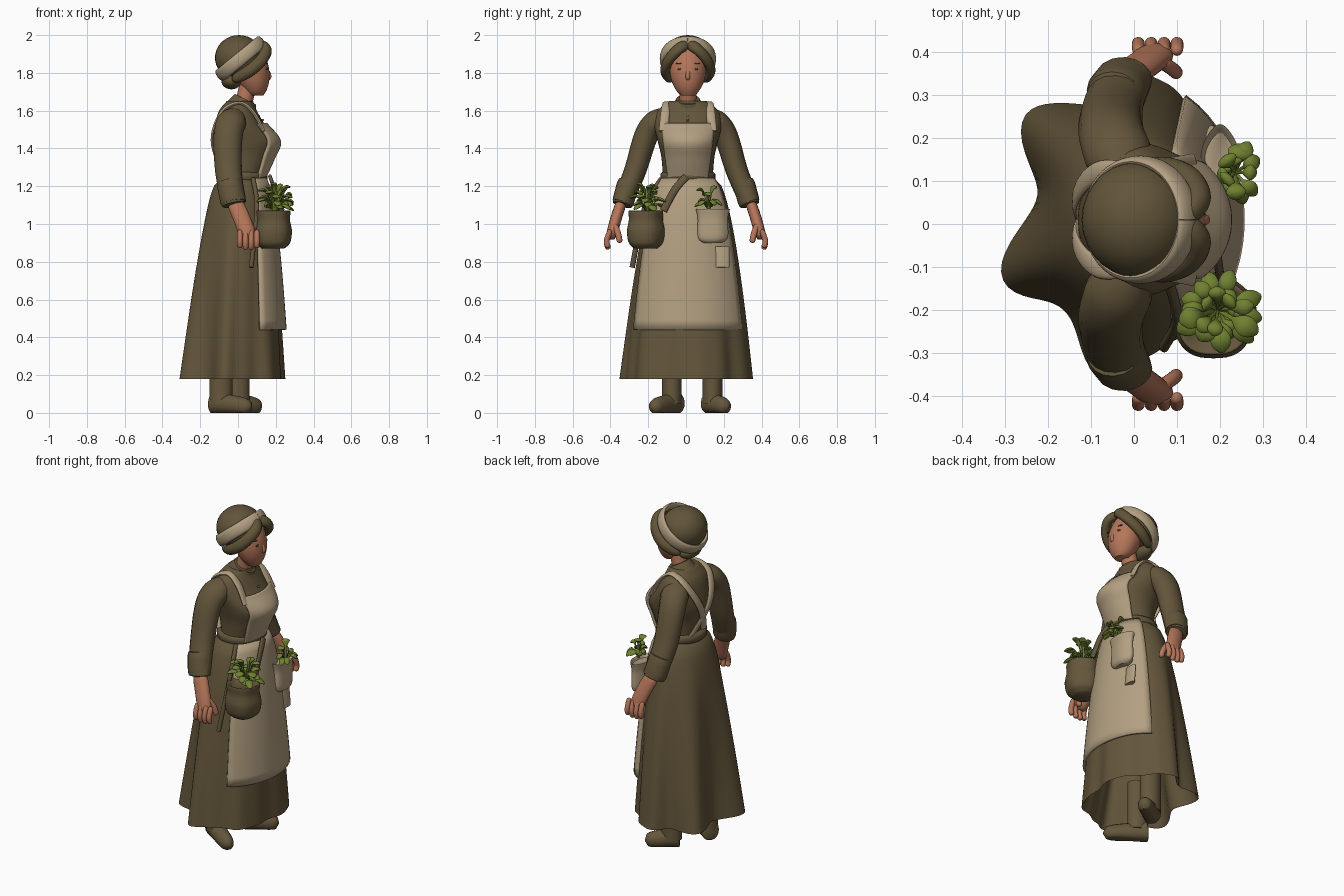
import bpy, bmesh, math, random
from mathutils import Vector, Matrix

if "Cube" in bpy.data.objects:
    bpy.data.objects.remove(bpy.data.objects["Cube"], do_unlink=True)
random.seed(4)


def material(name, red, green, blue):
    mat = bpy.data.materials.new(name)
    mat.use_nodes = True
    mat.diffuse_color = (red, green, blue, 1)
    shader = next(node for node in mat.node_tree.nodes if node.type == 'BSDF_PRINCIPLED')
    shader.inputs["Base Color"].default_value = (red, green, blue, 1)
    return mat


DRESS = material("olive brown cloth", .125, .092, .043)
LINEN = material("cream linen", .45, .35, .22)
SKIN = material("warm skin", .46, .18, .1)
LEAF = material("leaf green", .16, .22, .03)
HAIR = material("brown hair", .12, .09, .04)
LEATHER = material("brown leather", .13, .095, .045)
DARK = material("dark eye", .08, .05, .03)
LIP = material("lip", .36, .12, .07)


def finish(name, mat, bm, thickness=0):
    bmesh.ops.recalc_face_normals(bm, faces=bm.faces)
    mesh = bpy.data.meshes.new(name)
    bm.to_mesh(mesh)
    bm.free()
    mesh.materials.append(mat)
    mesh.shade_smooth()
    mesh.set_sharp_from_angle(angle=math.radians(50))
    part = bpy.data.objects.new(name, mesh)
    bpy.context.scene.collection.objects.link(part)
    if thickness:
        solid = part.modifiers.new("thickness", 'SOLIDIFY')
        solid.thickness, solid.offset = thickness, 0


def spline(points, steps=8):
    """Smooth path through points of any dimension."""
    points = [Vector(point) for point in points]
    last, path = len(points) - 1, []
    for i in range(last):
        a, b, c, d = (points[min(max(i + k, 0), last)] for k in (-1, 0, 1, 2))
        for k in range(steps):
            t = k / steps
            start, end = (c - a) / 2, (d - b) / 2
            path.append(b + start * t + ((c - b) * 3 - start * 2 - end) * t ** 2
                        + ((b - c) * 2 + start + end) * t ** 3)
    return path + [points[last]]


def sweep(bm, path, ref=(0, 1, 0), sides=16, level=False, fold=None):
    """Elliptic skin; path rows hold x, y, z, radius along ref, other radius."""
    ref, rings, last = Vector(ref), [], len(path) - 1
    for i, row in enumerate(path):
        ahead = Vector((0, 0, 1))
        if not level:
            ahead = (path[min(i + 1, last)].xyz - path[max(i - 1, 0)].xyz).normalized()
        across = (ref - ahead * ref.dot(ahead)).normalized()
        over, ring = ahead.cross(across), []
        for k in range(sides):
            angle = math.tau * k / sides
            scale = fold(angle, row.z) if fold else 1
            spot = row.xyz + (across * math.cos(angle) * row[3] + over * math.sin(angle) * row[4]) * scale
            spot.z = max(spot.z, 0)
            ring.append(bm.verts.new(spot))
        rings.append(ring)
    for low, high in zip(rings, rings[1:]):
        for k in range(sides):
            j = (k + 1) % sides
            bm.faces.new((low[k], low[j], high[j], high[k]))
    bm.faces.new(rings[0])
    bm.faces.new(rings[last])


def even(t):
    return 1


def narrowing(t):
    return 1 - .3 * t


def rounded(t):
    return math.sqrt(max(.02, 1 - abs(2 * t - 1) ** 6))


def tube(bm, points, wide, thin, size=even, ref=(0, 1, 0), sides=16):
    path = spline(points)
    scales = [size(i / (len(path) - 1)) for i in range(len(path))]
    sweep(bm, [Vector((*p, wide * s, thin * s)) for p, s in zip(path, scales)], ref, sides)


def limb(name, mat, *shape, **options):
    bm = bmesh.new()
    tube(bm, *shape, **options)
    finish(name, mat, bm)


def loft(name, mat, path, **options):
    bm = bmesh.new()
    sweep(bm, path, sides=40, level=True, **options)
    finish(name, mat, bm)


def blob(name, mat, center, radii):
    bm = bmesh.new()
    place = Matrix.Translation(center) @ Matrix.Diagonal((*radii, 1))
    bmesh.ops.create_uvsphere(bm, u_segments=28, v_segments=18, radius=1, matrix=place)
    finish(name, mat, bm)


def front_cloth(name, mat, rows, columns=24):
    """Sheet hugging the front of level rows, each paired with a half width."""
    bm, grid = bmesh.new(), []
    for row, half in rows:
        ys = [half * (2 * k / columns - 1) for k in range(columns + 1)]
        grid.append([bm.verts.new((row.x + row[4] * math.sqrt(max(0, 1 - (y / row[3]) ** 2)),
                                   row.y + y, row.z)) for y in ys])
    for low, high in zip(grid, grid[1:]):
        for k in range(columns):
            bm.faces.new((low[k], low[k + 1], high[k + 1], high[k]))
    finish(name, mat, bm, thickness=.014)


# Bodice, collar and buttons
MID = .01
torso = spline([(x, MID, z, wide, deep) for x, z, wide, deep in (
    (.02, 1.22, .13, .1), (.04, 1.35, .14, .14), (.04, 1.44, .16, .17),
    (.01, 1.53, .18, .13), (0, 1.6, .16, .1), (.01, 1.65, .1, .07))])
loft("bodice", DRESS, torso)
limb("collar", DRESS, [(.01, MID, 1.6), (.04, MID, 1.66)], .088, .088, narrowing, sides=32)
for i in range(3):
    blob("bodice_button", LEATHER, (.13 - .02 * i, MID, 1.55 + .02 * i), [.007] * 3)


# Skirt with deep folds behind and a hollow underside
def skirt_row(z, slack=0):
    t = ((1.25 - z) / 1.07) ** .46
    return Vector((.02 - .035 * t, MID, z, .13 + (.2 + slack) * t, .1 + (.16 + slack) * t))


def skirt_fold(angle, z):
    fade = max(0, 1.15 - z)
    deep = .05 + .14 * math.sqrt(max(0, math.sin(angle)))
    return 1 + fade * (deep * math.cos(6 * angle - 5.2) + .015 * math.cos(13 * angle))


hem = skirt_row(.18)
lining = [Vector((*hem.xy, z, hem[3] * s, hem[4] * s)) for z, s in ((.65, .6), (.2, .95))]
bm = bmesh.new()
sweep(bm, lining + [skirt_row(.18 + 1.07 * i / 24) for i in range(25)], sides=120, level=True, fold=skirt_fold)
finish("skirt", DRESS, bm)

# Apron and bib follow the skirt and bodice
apron = [skirt_row(.44 + .05 * i, slack=.012) for i in range(17)]
gap = Vector((0, 0, 0, .01, .01))
front_cloth("apron", LINEN, [(row + gap, .9 * row[3]) for row in apron])
front_cloth("apron_bib", LINEN, [(row + gap, .1 + .13 * (row.z - 1.22)) for row in torso if row.z < 1.53])


def on_torso(y, z, facing):
    row = min(torso, key=lambda r: abs(r.z - z))
    return row.x + facing * (row[4] * math.sqrt(max(0, 1 - (y / row[3]) ** 2)) + .01)


# Straps crossing on the back
route = ((.13, 1.49, 1), (.12, 1.59, 1), (.11, 1.64, 0), (.11, 1.59, -1), (.04, 1.44, -1), (-.07, 1.25, -1))
for side in (1, -1):
    points = [(on_torso(y, z, facing), MID + side * y, z) for y, z, facing in route]
    limb("shoulder_strap", LINEN, points, .024, .01)

# Belt with its hanging ties
loft("belt", DRESS, [Vector((.02, MID, 1.25 + h, .16 - abs(h), .15 - abs(h))) for h in (-.025, -.015, .015, .025)])
limb("pouch_strap", DRESS, [(.17, 0, 1.25), (.19, -.06, 1.18), (.2, -.12, 1.07)], .02, .01)
limb("hanging_tie", DRESS, [(.08, -.13, 1.24), (.1, -.22, 1.08), (.07, -.285, .77)], .014, .012)


# Sleeves, cuffs and hands
def shoulder_taper(t):
    return min(1, .6 + 2 * t) * (1 - .25 * t)


for side in (1, -1):
    def mirrored(*points):
        return [(x, y * side, z) for x, y, z in points]

    along = {"ref": (1, 0, 0)}
    limb("sleeve", DRESS, mirrored((-.01, .1, 1.58), (-.05, .2, 1.49), (-.05, .27, 1.28), (-.02, .34, 1.11)),
         .085, .07, shoulder_taper, **along)
    limb("cuff", DRESS, mirrored((-.05, .3, 1.24), (-.02, .34, 1.09)), .068, .058, rounded, **along)
    bm = bmesh.new()
    tube(bm, mirrored((-.02, .34, 1.12), (.02, .37, 1.03), (.06, .4, .92)), .045, .03, rounded, **along)
    for i in range(4):
        x, tip = .01 + .03 * i, .86 + .01 * abs(i - 1.5)
        tube(bm, mirrored((x, .4, .97), (x, .42, .91), (x, .41, tip)), .015, .015, rounded, **along)
    tube(bm, mirrored((.06, .38, 1), (.09, .36, .95), (.1, .35, .9)), .016, .016, rounded, **along)
    finish("hand", SKIN, bm)

# Neck and face
limb("neck", SKIN, [(.02, MID, 1.6), (.06, MID, 1.76)], .045, .045)
face = []
for i in range(15):
    t = i / 14
    radius = .092 * math.sqrt(math.sin(math.pi * (.05 + .8 * t)))
    face.append(Vector((.097 - .045 * t, MID, 1.68 + .26 * t, radius * 1.05, radius)))
loft("face", SKIN, face)
limb("nose", SKIN, [(.15, MID, 1.82), (.166, MID, 1.785), (.158, MID, 1.765)], .012, .011, rounded)
blob("mouth", LIP, (.152, MID, 1.735), (.007, .022, .006))
for side in (1, -1):
    blob("eye", DARK, (.152, MID + side * .04, 1.82), (.006, .014, .007))
    blob("eyebrow", HAIR, (.146, MID + side * .045, 1.85), (.007, .02, .003))

# Hair, low bun and head band
blob("hair_cap", HAIR, (.005, MID, 1.88), (.127, .134, .12))
blob("low_bun", HAIR, (-.035, MID, 1.755), (.052, .085, .042))
for side in (1, -1):
    lock = [(x, MID + side * y, z) for x, y, z in (
        (.12, 0, 1.955), (.15, .05, 1.925), (.125, .1, 1.87), (.06, .12, 1.81), (-.03, .09, 1.76))]
    limb("side_hair", HAIR, lock, .032, .026, rounded, ref=(.6, 0, -.8))
band = []
for i in range(49):
    turn = math.tau * i / 48
    band.append((.014 + .11 * math.cos(turn), MID + .135 * math.sin(turn), 1.875 + .09 * math.cos(turn)))
limb("head_band", LINEN, band, .035, .014, ref=(-.6, 0, .8))

# Boots turned outwards
for ankle, toe in (((-.09, -.075), (.07, -.18)), ((0, .14), (.12, .22))):
    ankle, toe = Vector((*ankle, .05)), Vector((*toe, .03))
    heel = ankle + (ankle - toe) * .3
    lift = Vector((0, 0, .3))
    limb("boot_shaft", LEATHER, [ankle, ankle + lift], .052, .062)
    limb("boot_foot", LEATHER, [heel, ankle, toe], .065, .056,
         lambda t: rounded(t) * narrowing(t), ref=(0, 0, 1))


# Hanging pouch, apron pocket and its lower flap
def bag(name, mat, x, y, depth, outline):
    loft(name, mat, spline([(x, y, z, r, r * depth) for z, r in outline]),
         fold=lambda angle, z: 1 + .025 * math.cos(5 * angle))


bag("pouch", LEATHER, .185, -.215, 1, ((.87, .06), (.9, .09), (.96, .1), (1.02, .09), (1.07, .09), (1.05, .06)))
bag("apron_pocket", LINEN, .2, .14, .5, ((.9, .05), (.93, .08), (1.03, .08), (1.08, .09), (1.06, .07)))
limb("pocket_flap", LINEN, [(.19, .19, .77), (.18, .19, .88)], .04, .014)


# Leafy herbs, spread by the golden angle
def leaf_outline(t):
    return .2 + .8 * max(0, math.sin(math.pi * (1.6 * t - .6)))


def herb(name, base, spread, height, count):
    bm, base = bmesh.new(), Vector(base)
    for i in range(count):
        turn, reach = 2.4 * i, random.uniform(.4, 1)
        out = Vector((spread[0] * math.cos(turn), spread[1] * math.sin(turn), 0)) * reach
        rise = Vector((0, 0, height * random.uniform(.1, 1) * (1.4 - reach)))
        crest = Vector((0, 0, .03))
        points = [base, base + out * .5 + rise * .7 + crest, base + out + rise]
        tube(bm, points, random.uniform(.018, .026), .009, leaf_outline,
             ref=out.cross(Vector((0, 0, 1))), sides=8)
    finish(name, LEAF, bm)


herb("pouch_herbs", (.195, -.2, 1.05), (.115, .105), .24, 26)
herb("pocket_herbs", (.235, .12, 1.07), (.06, .1), .15, 13)
